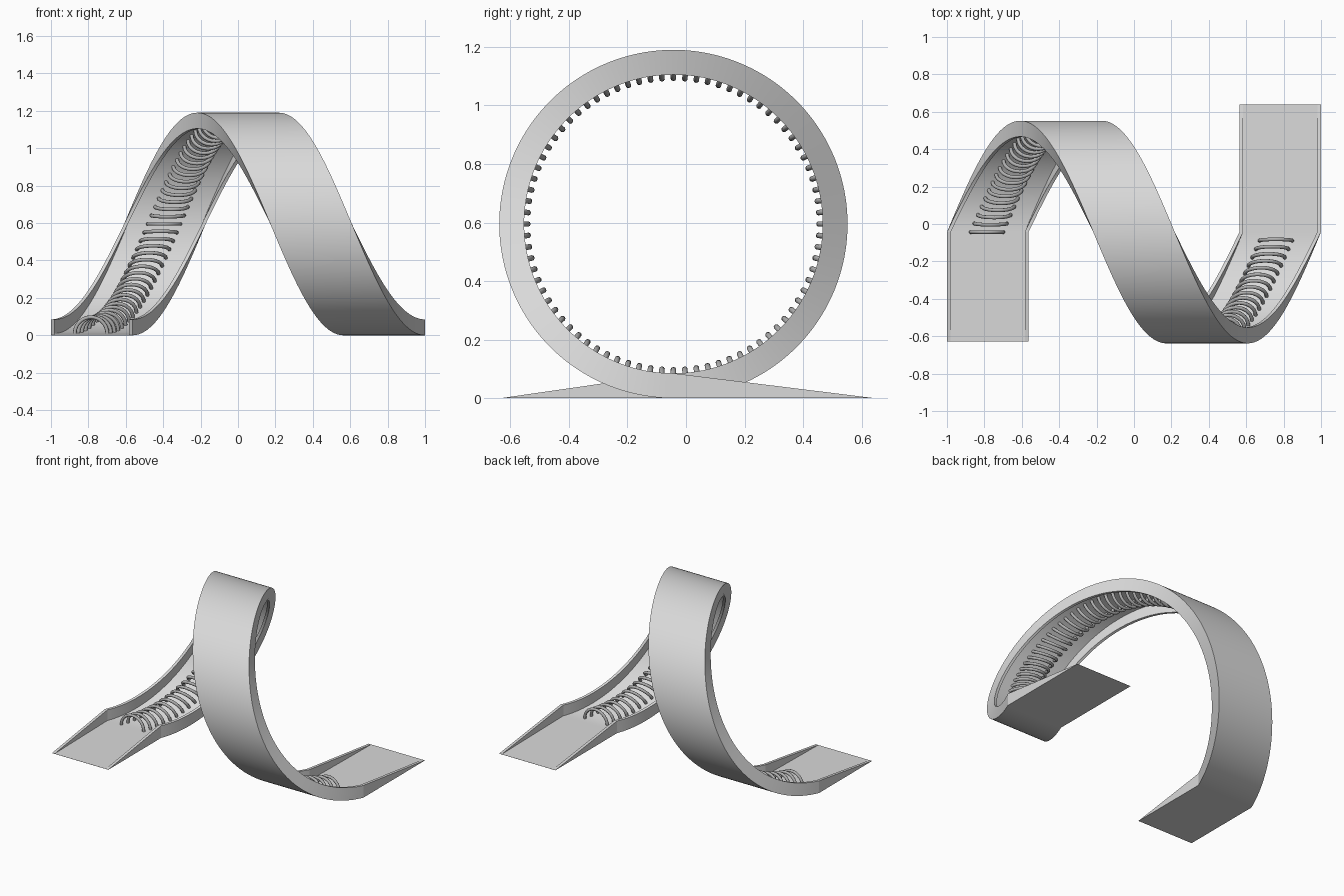
import bpy, bmesh
from math import sin, cos, pi, radians
from mathutils import Vector

cube = bpy.data.objects.get("Cube")
if cube:
    bpy.data.objects.remove(cube)

RADIUS, CENTRE_Y = 0.595, -0.043      # outside of the loop
PITCH, WIDTH = 1.564, 0.436           # sideways travel, channel width
WALL, LIP, FLOOR = 0.02, 0.085, 0.01
ENTRY_Y, EXIT_Y = -0.628, 0.638
STEPS, RINGS = 160, 80


def material(name, grey):
    mat = bpy.data.materials.new(name)
    mat.use_nodes = True
    colour = (grey, grey, grey, 1)
    mat.diffuse_color = colour
    mat.node_tree.nodes["Principled BSDF"].inputs["Base Color"].default_value = colour
    return mat


def sweep(bm, sections):
    """Skin a list of closed cross-sections and cap both ends."""
    loops = [[bm.verts.new(p) for p in s] for s in sections]
    n = len(loops[0])
    for a, b in zip(loops, loops[1:]):
        for i in range(n):
            j = (i + 1) % n
            bm.faces.new((a[i], a[j], b[j], b[i]))
    bm.faces.new(loops[0])
    bm.faces.new(loops[-1])


def finish(bm, name, mat, angle):
    bmesh.ops.recalc_face_normals(bm, faces=bm.faces)
    mesh = bpy.data.meshes.new(name)
    bm.to_mesh(mesh)
    bm.free()
    mesh.materials.append(mat)
    obj = bpy.data.objects.new(name, mesh)
    bpy.context.collection.objects.link(obj)
    bpy.ops.object.select_all(action='DESELECT')
    obj.select_set(True)
    bpy.context.view_layer.objects.active = obj
    bpy.ops.object.shade_smooth_by_angle(angle=radians(angle))


def on_loop(turn, x, height):
    """Point at a height above the outside of the loop, 0 <= turn <= 1."""
    r, a = RADIUS - height, 2 * pi * turn
    return Vector((-1 + PITCH * turn + x, CENTRE_Y + r * sin(a), RADIUS - r * cos(a)))


def channel(lip, floor):
    """U-shaped cross-section as (x, height) pairs."""
    inner = WIDTH - WALL
    return [(0, 0), (WIDTH, 0), (WIDTH, lip), (inner, lip),
            (inner, floor), (WALL, floor), (WALL, lip), (0, lip)]


def ramp_tip(x0, y):
    """Thin end of a ramp, where walls and floor run out."""
    return [Vector((x0 + x, y, h)) for x, h in channel(0.0008, 0.0007)]


# Track: entry ramp, one helical loop, exit ramp
bm = bmesh.new()
loop = [[on_loop(k / STEPS, x, h) for x, h in channel(LIP, FLOOR)] for k in range(STEPS + 1)]
sweep(bm, [ramp_tip(-1, ENTRY_Y)] + loop + [ramp_tip(PITCH - 1, EXIT_Y)])
finish(bm, "track", material("light grey", 0.7), 6)

# Arches: half rings standing across the floor of the loop
bm = bmesh.new()
ARCH, TUBE, BENDS, SIDES = 0.087, 0.0098, 14, 10
for k in range(RINGS):
    t = 2 * pi * k / RINGS
    along = Vector((0, cos(t), sin(t)))
    sections = []
    for i in range(BENDS + 1):
        a = pi * i / BENDS
        ring = []
        for j in range(SIDES):
            b = 2 * pi * j / SIDES
            r = ARCH + TUBE * cos(b)
            p = on_loop(k / RINGS, WIDTH / 2 - 0.004 + r * cos(a), FLOOR + r * sin(a))
            ring.append(p + along * TUBE * sin(b))
        sections.append(ring)
    sweep(bm, sections)
finish(bm, "floor_arches", material("mid grey", 0.43), 40)
